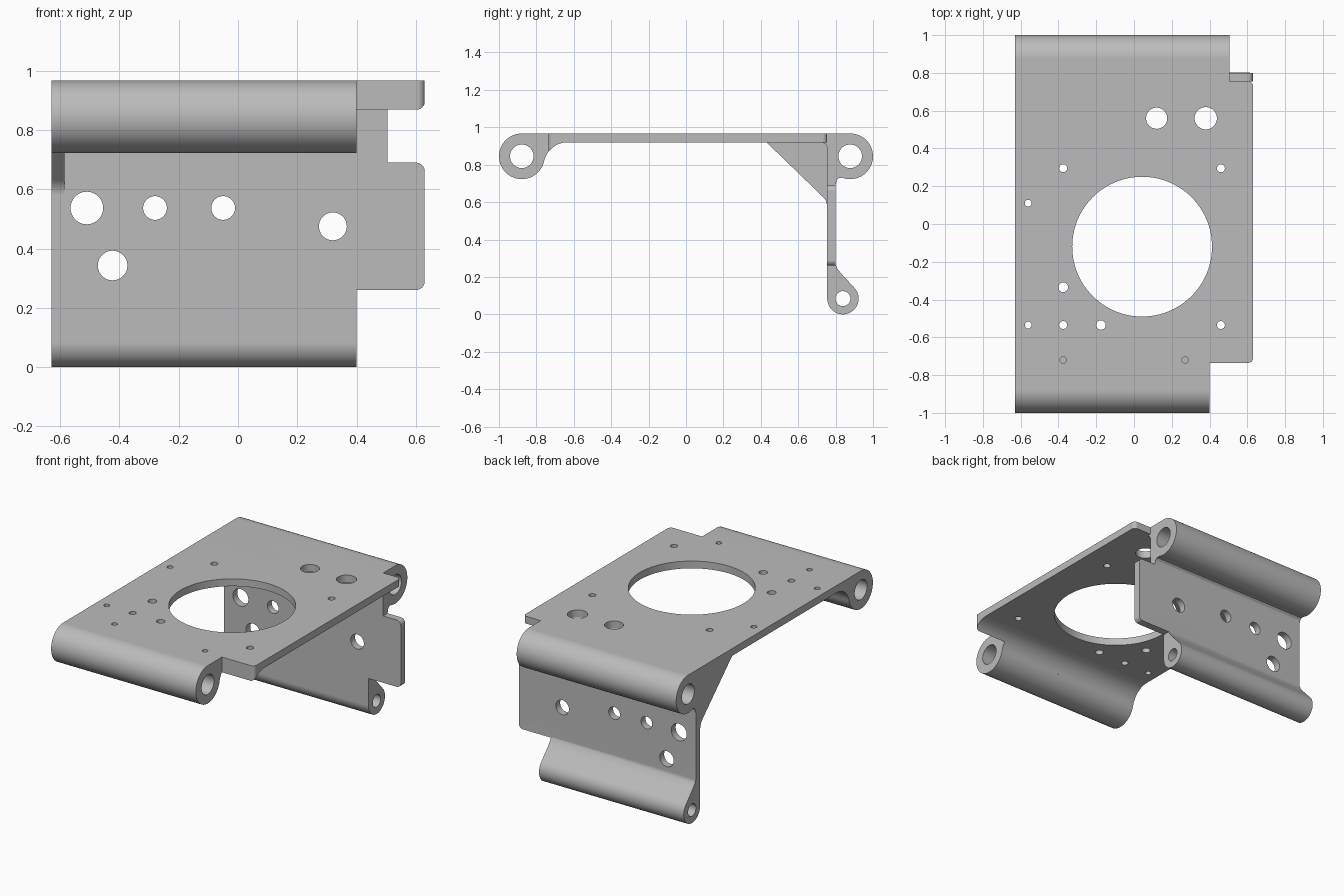
import bpy
import bmesh
from math import cos, sin, radians
from mathutils import Vector

cube = bpy.data.objects.get("Cube")
if cube:
    bpy.data.objects.remove(cube, do_unlink=True)

steel = bpy.data.materials.new("grey metal")
steel.use_nodes = True
grey = (0.5, 0.5, 0.5, 1)
steel.diffuse_color = grey
steel.node_tree.nodes["Principled BSDF"].inputs["Base Color"].default_value = grey


def arc(cx, cy, r, a0, a1, n=12):
    """Points on an arc, angles in degrees."""
    angles = [radians(a0 + (a1 - a0) * i / n) for i in range(n + 1)]
    return [(cx + r * cos(a), cy + r * sin(a)) for a in angles]


def circle(cx, cy, r, n=48):
    return arc(cx, cy, r, 0, 360, n)[:-1]


# Place a 2D point (u, v) at depth d along the named axis
PLACE = {
    "x": lambda u, v, d: Vector((d, u, v)),
    "y": lambda u, v, d: Vector((u, d, v)),
    "z": lambda u, v, d: Vector((u, v, d)),
}


def prisms(name, shapes, axis, lo, hi):
    """One object made of 2D outlines extruded along an axis."""
    bm = bmesh.new()
    place = PLACE[axis]
    for pts in shapes:
        face = bm.faces.new([bm.verts.new(place(u, v, lo)) for u, v in pts])
        out = bmesh.ops.extrude_face_region(bm, geom=[face])
        moved = [g for g in out["geom"] if isinstance(g, bmesh.types.BMVert)]
        bmesh.ops.translate(bm, verts=moved, vec=place(0, 0, hi - lo))
    bmesh.ops.recalc_face_normals(bm, faces=bm.faces)
    mesh = bpy.data.meshes.new(name)
    bm.to_mesh(mesh)
    bm.free()
    mesh.materials.append(steel)
    ob = bpy.data.objects.new(name, mesh)
    bpy.context.scene.collection.objects.link(ob)
    return ob


def combine(target, tool, operation="DIFFERENCE"):
    """Apply a boolean and discard the tool."""
    mod = target.modifiers.new("boolean", "BOOLEAN")
    mod.object, mod.operation, mod.solver = tool, operation, "EXACT"
    bpy.context.view_layer.update()
    graph = bpy.context.evaluated_depsgraph_get()
    result = bpy.data.meshes.new_from_object(target.evaluated_get(graph))
    target.modifiers.clear()
    target.data = result
    bpy.data.objects.remove(tool, do_unlink=True)


SIDE, TOP, UNDER = 0.63, 0.967, 0.92
INNER, OUTER = 0.755, 0.80
FRONT, REAR, FOOT = (-0.878, 0.845), (0.878, 0.845), (0.839, 0.084)
BIG, SMALL = 0.122, 0.084

# Bracket: continuous side profile with three hinge barrels
profile = (
    arc(*FRONT, BIG, 90, 347.4, 48)
    + arc(-0.632, 0.79, 0.13, 167.4, 90, 14)
    + arc(INNER - 0.035, UNDER - 0.035, 0.035, 90, 0, 8)
    + arc(*FOOT, SMALL, 180, 405, 40)
    + [(0.83, 0.218), (0.81, 0.243), (OUTER, 0.265)]
    + [(OUTER, 0.695), (0.806, 0.718), (0.818, 0.73)]
    + arc(*REAR, BIG, 250, 450, 40)
)
bracket = prisms("bracket", [profile], "x", -SIDE, SIDE)

# Corner gusset at one end
gusset = prisms("gusset", [[(0.43, 0.94), (0.43, UNDER), (0.73, 0.63), (0.748, 0.608),
                            (INNER, 0.58), (0.78, 0.58), (0.78, 0.94)]],
                "x", -SIDE, -0.585)
combine(bracket, gusset, "UNION")

# Notches that leave rounded tabs on the open end
FAR = 0.8
front_notch = ([(0.4, -1.2), (0.4, -0.735)]
               + arc(SIDE - 0.025, -0.71, 0.025, -90, 0, 8)
               + [(FAR, -0.71), (FAR, -1.2)])
combine(bracket, prisms("front_notch", [front_notch], "z", 0.5, 1.2))

rear_notch = ([(0.505, 1.2), (0.505, INNER)]
              + arc(SIDE - 0.025, INNER - 0.025, 0.025, 90, 0, 8)
              + [(FAR, INNER - 0.025), (FAR, 1.2)])
combine(bracket, prisms("rear_notch", [rear_notch], "z", 0.88, 1.2))

upper_notch = ([(0.505, UNDER), (0.505, 0.69)]
               + arc(SIDE - 0.03, 0.66, 0.03, 90, 0, 8)
               + [(FAR, 0.66), (FAR, UNDER)])
combine(bracket, prisms("upper_notch", [upper_notch], "y", 0.6, 1.2))

lower_notch = ([(0.4, -0.2), (0.4, 0.26)]
               + arc(SIDE - 0.03, 0.29, 0.03, -90, 0, 8)
               + [(FAR, 0.29), (FAR, -0.2)])
combine(bracket, prisms("lower_notch", [lower_notch], "y", 0.6, 1.2))

# Pin bores through the barrels
bores = [circle(*FRONT, 0.063), circle(*REAR, 0.063), circle(*FOOT, 0.04)]
combine(bracket, prisms("bores", bores, "x", -1, 1))

# Holes in the top plate
top_holes = [circle(0.043, -0.12, 0.37, 96), circle(0.12, 0.56, 0.056), circle(0.38, 0.56, 0.059)]
for x, y, r in [(-0.375, 0.295, 0.021), (0.46, 0.295, 0.021), (-0.56, 0.11, 0.018),
                (-0.375, -0.335, 0.026), (-0.56, -0.535, 0.018), (-0.375, -0.535, 0.021),
                (-0.175, -0.535, 0.025), (0.46, -0.535, 0.021)]:
    top_holes.append(circle(x, y, r, 24))
combine(bracket, prisms("top_holes", top_holes, "z", 0.85, 1.1))

# Blind holes beside the front barrel
blind = [circle(x, -0.72, 0.017, 24) for x in (-0.375, 0.27)]
combine(bracket, prisms("blind_holes", blind, "z", 0.915, 1.1))

# Holes in the back plate
back_holes = [circle(-0.51, 0.537, 0.055), circle(-0.28, 0.537, 0.04), circle(-0.05, 0.537, 0.04),
              circle(0.32, 0.475, 0.047), circle(-0.423, 0.343, 0.05)]
combine(bracket, prisms("back_holes", back_holes, "y", 0.7, 0.9))

# Smooth curves with crisp edges
bpy.ops.object.select_all(action="DESELECT")
bracket.select_set(True)
bpy.context.view_layer.objects.active = bracket
bpy.ops.object.shade_smooth_by_angle(angle=radians(30))
weighted = bracket.modifiers.new("weighted normals", "WEIGHTED_NORMAL")
weighted.keep_sharp = True
